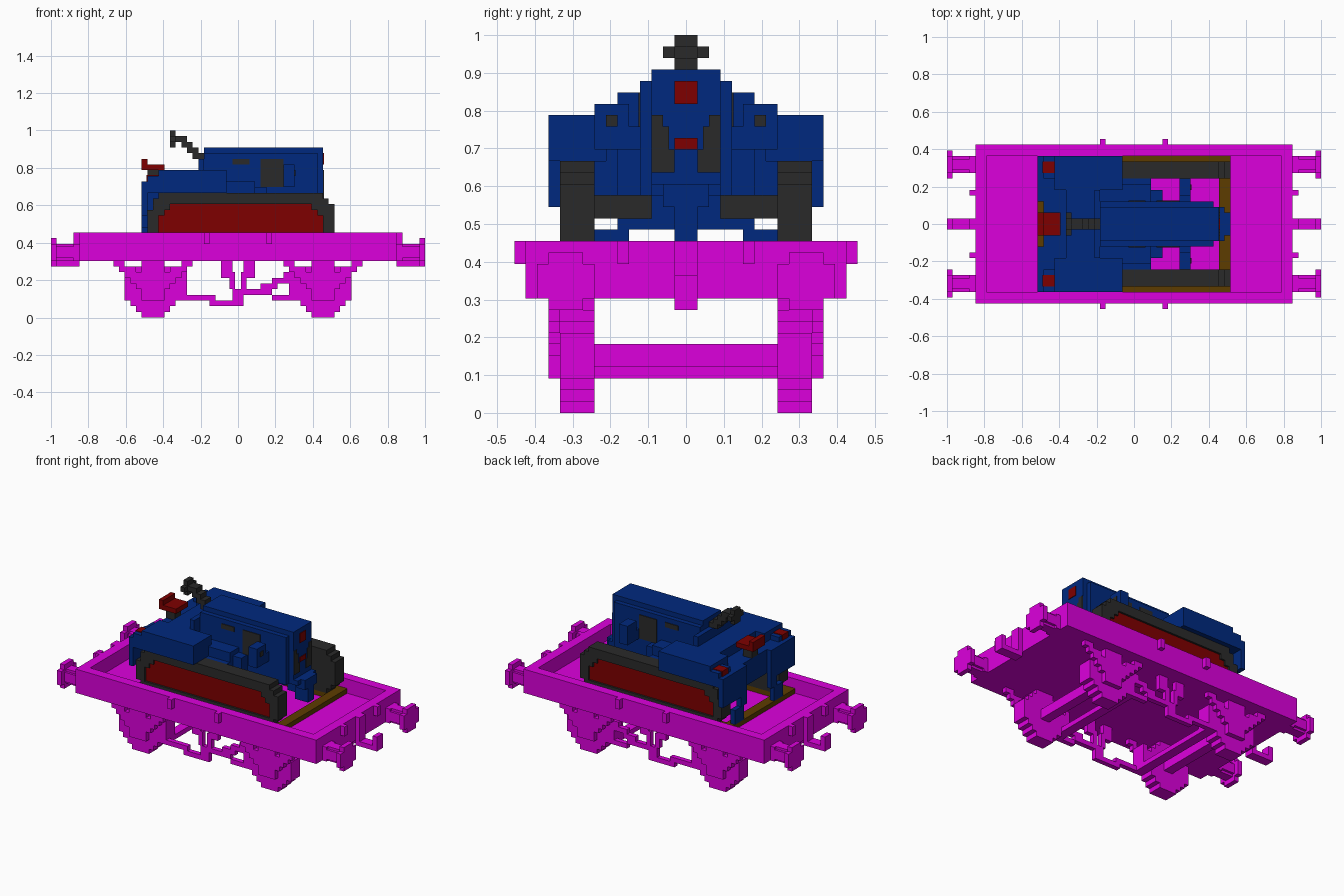
import bpy
import bmesh
from mathutils import Matrix, Vector

UNIT = 2 / 66          # edge of one building block
THIN = 0.15            # thickness of painted plates, in blocks

cube = bpy.data.objects.get("Cube")
if cube:
    bpy.data.objects.remove(cube, do_unlink=True)


def make_material(name, red, green, blue):
    material = bpy.data.materials.new(name)
    material.use_nodes = True
    colour = (red, green, blue, 1)
    material.diffuse_color = colour
    material.node_tree.nodes["Principled BSDF"].inputs["Base Color"].default_value = colour
    return material


magenta = make_material("wagon magenta", .72, 0, .72)
navy = make_material("body navy", 0, .022, .21)
maroon = make_material("panel maroon", .21, 0, 0)
charcoal = make_material("track charcoal", .023, .023, .023)
brown = make_material("pallet brown", .11, .046, 0)


def build(name, material, boxes, mirror_x=False, mirror_y=False):
    """Join boxes given as x, y and z ranges in blocks, with optional mirrored copies."""
    bm = bmesh.new()
    for x_sign in ((1, -1) if mirror_x else (1,)):
        for y_sign in ((1, -1) if mirror_y else (1,)):
            for box in boxes:
                spans = [sorted(v * sign for v in span)
                         for span, sign in zip(box, (x_sign, y_sign, 1))]
                size = Vector([hi - lo for lo, hi in spans]) * UNIT
                centre = Vector([hi + lo for lo, hi in spans]) * UNIT / 2
                bmesh.ops.create_cube(
                    bm, size=1, matrix=Matrix.Translation(centre) @ Matrix.Diagonal(size.to_4d()))
    mesh = bpy.data.meshes.new(name)
    bm.to_mesh(mesh)
    bm.free()
    mesh.materials.append(material)
    obj = bpy.data.objects.new(name, mesh)
    bpy.context.collection.objects.link(obj)


def both(half):
    """Range that is symmetric about the centre line."""
    return (-half, half)


def rows(x_start, x_end, ys, bottom, insets):
    """Stack one-block rows whose ends step inward by the given insets."""
    return [((x_start + i, x_end - i), ys, (bottom + n, bottom + n + 1))
            for n, i in enumerate(insets)]


# Wagon tray with rim and floor, flush underneath
build("wagon_floor", magenta, [(both(28), both(14), (10, 12))])
build("wagon_side_wall", magenta, [(both(28), (12, 14), (12, 15))], mirror_y=True)
build("wagon_end_wall", magenta, [((26, 28), both(12), (12, 15))], mirror_x=True)
build("side_stake", magenta, [((5, 6), (14, 15), (13, 15))], mirror_x=True, mirror_y=True)

# Buffers and couplings at both ends
build("buffer", magenta, [
    ((28, 29), (9, 12), (10, 13)),
    ((29, 32), (9, 12), (10.5, 12.5)),
    ((29, 32), (9.5, 11.5), (10, 13)),
    ((32, 33), (8, 13), (10, 13)),
    ((32, 33), (9, 12), (9, 14)),
], mirror_x=True, mirror_y=True)
build("coupling_hook", magenta, [
    ((28, 29), both(1), (9, 15)),
    ((29, 33), both(1), (9, 10)),
    ((32, 33), both(1), (10, 12)),
], mirror_x=True)
build("end_tab", magenta, [((28, 29), (5, 6), (13, 15))], mirror_x=True, mirror_y=True)

# Wheels, axles and springs
build("wheel", magenta, rows(10, 20, (8, 11), 0, [3, 2, 1, 0, 0, 0, 0, 1, 2, 3]),
      mirror_x=True, mirror_y=True)
build("axle", magenta, [((14, 16), both(8), (4, 6))], mirror_x=True)
build("leaf_spring", magenta,
      rows(10, 20, (11, 12), 3, [3, 3, 2, 1, 0])
      + [((13, 17), (11, 12), (8, 10)),
         ((18, 21), (11, 12), (8, 9)),
         ((20, 22), (11, 12), (9, 10)),
         ((9, 12), (11, 12), (8, 9)),
         ((8, 10), (11, 12), (9, 10))],
      mirror_x=True, mirror_y=True)

# Brake gear between the wheels
build("brake_block", magenta, [((9, 10), (8, 11), (4, 8))], mirror_x=True, mirror_y=True)
build("brake_cross_bar", magenta, [((9, 11), both(10), (3, 4))], mirror_x=True)
build("brake_hanger", magenta, [
    ((1, 3), (10, 11), (7, 10)),
    ((.5, 1.5), (10, 11), (5, 8)),
    ((0, 1), (10, 11), (3, 5)),
], mirror_x=True, mirror_y=True)
build("brake_rod", magenta, [
    ((-11, -4), (10, 11), (3, 4)),
    ((-5, 1), (10, 11), (2, 3)),
    ((1, 6), (10, 11), (4, 5)),
    ((4, 7), (10, 11), (5, 6)),
    ((6, 11), (10, 11), (6, 7)),
    ((8, 11), (10, 11), (7, 8)),
    ((6, 11), (10, 11), (3, 4)),
], mirror_y=True)

# Timber pallet under the tractor
build("pallet_side", brown, [(both(17), (8, 12), (12, 13))], mirror_y=True)
build("pallet_end", brown, [((15, 17), both(8), (12, 13))], mirror_x=True)

# Crawler tracks: stepped ring around a recessed panel
ring = rows(-16, 17, (8, 11), 13, [2, 1])
ring += [((-16, -14), (8, 11), (15, 19)), ((-15, -13), (8, 11), (19, 21)),
         ((15, 17), (8, 11), (15, 20)), ((14, 16), (8, 11), (19, 21)),
         ((-14, 15), (8, 11), (20, 22))]
build("track_belt", charcoal, ring, mirror_y=True)
build("track_core", charcoal, [((-14, 15), (8, 10), (14, 20))], mirror_y=True)
build("track_panel", maroon, [((-14, 15), (10, 10.6), (14, 20))], mirror_y=True)
build("track_corner", charcoal, [
    ((-14, -13), (8, 11), (18, 20)),
    ((-13, -12), (8, 11), (19, 20)),
    ((14, 15), (8, 11), (18, 20)),
    ((13, 14), (8, 11), (19, 20)),
], mirror_y=True)

# Tractor underside
build("cross_beam", charcoal, [((-12, 2), both(8), (17, 19))])
build("nose", navy, [
    ((14, 16), both(3), (19, 20)),
    ((15, 17), both(2), (18, 20)),
    ((14, 17), both(1), (15, 19)),
])
build("front_foot", navy, [
    ((8, 10), (5, 8), (13, 16)),
    ((8, 10), (1, 6), (16, 17)),
    ((8, 10), (1, 3), (17, 19)),
], mirror_y=True)

# Rear body, fenders and legs
build("rear_body", navy, [((-16, -2), both(8), (19, 24)), ((-12, -6), both(6), (24, 26))])
build("engine_side", navy, [
    ((-2, 3), (4, 8), (19, 22)),
    ((-2, 3), (4, 7), (22, 24)),
    ((3, 5), (4, 6), (19, 23)),
], mirror_y=True)
build("fender", navy, [
    ((-17, -16), (4, 12), (18, 24)),
    ((-16, -14), (8, 12), (22, 25)),
    ((-14, -2), (6, 12), (22, 26)),
], mirror_y=True)
build("rear_leg", navy, [
    ((-17, -16), (5, 8), (13, 16)),
    ((-17, -16), (4, 6), (16, 18)),
], mirror_y=True)
build("tail_light", maroon, [((-16 - THIN, -14), (9, 11), (24, 25 + THIN))], mirror_y=True)

# Hood, dashboard and its painted details
build("hood", navy, [
    ((-6, 14), both(4), (19, 29)),
    ((-6, 15), both(3), (19, 30)),
])
build("dashboard", navy, [((-7, -6), both(6), (22, 28))])
build("side_vent", charcoal, [
    ((4, 8), (4, 4 + THIN), (23, 28)),
    ((-1, 2), (4, 4 + THIN), (27, 28)),
], mirror_y=True)
build("grille", charcoal, [
    ((15, 15 + THIN), (1, 3), (21, 23)),
    ((15, 15 + THIN), (1.5, 3), (23, 25)),
    ((15, 15 + THIN), (2, 3), (25, 26)),
], mirror_y=True)
build("front_badge", maroon, [
    ((15, 15 + THIN), both(1), (27, 29)),
    ((15, 15 + THIN), both(1), (23, 24)),
])

# Headlights beside the hood
build("headlight", navy, [((8, 10), (5, 8), (23, 27)), ((8, 10), (4, 5), (23, 25))], mirror_y=True)
build("headlight_lens", charcoal, [((10, 10 + THIN), (6, 7), (25, 26))], mirror_y=True)

# Seat and steering
build("seat_post", charcoal, [((-16, -14), both(1), (24, 26))])
build("seat", maroon, [
    ((-17, -13), both(2), (26, 27)),
    ((-17, -16), both(2), (27, 28)),
])
build("steering_wheel", charcoal, [
    ((-12, -11), both(1), (30, 33)),
    ((-12, -11), both(2), (31, 32)),
])
build("steering_column", charcoal,
      [((-8 - n, -7 - n), both(1), (28 + n, 30 + n)) for n in range(3)]
      + [((-7, -6), both(1), (28, 29)), ((-11, -10), both(1), (31, 32))])
